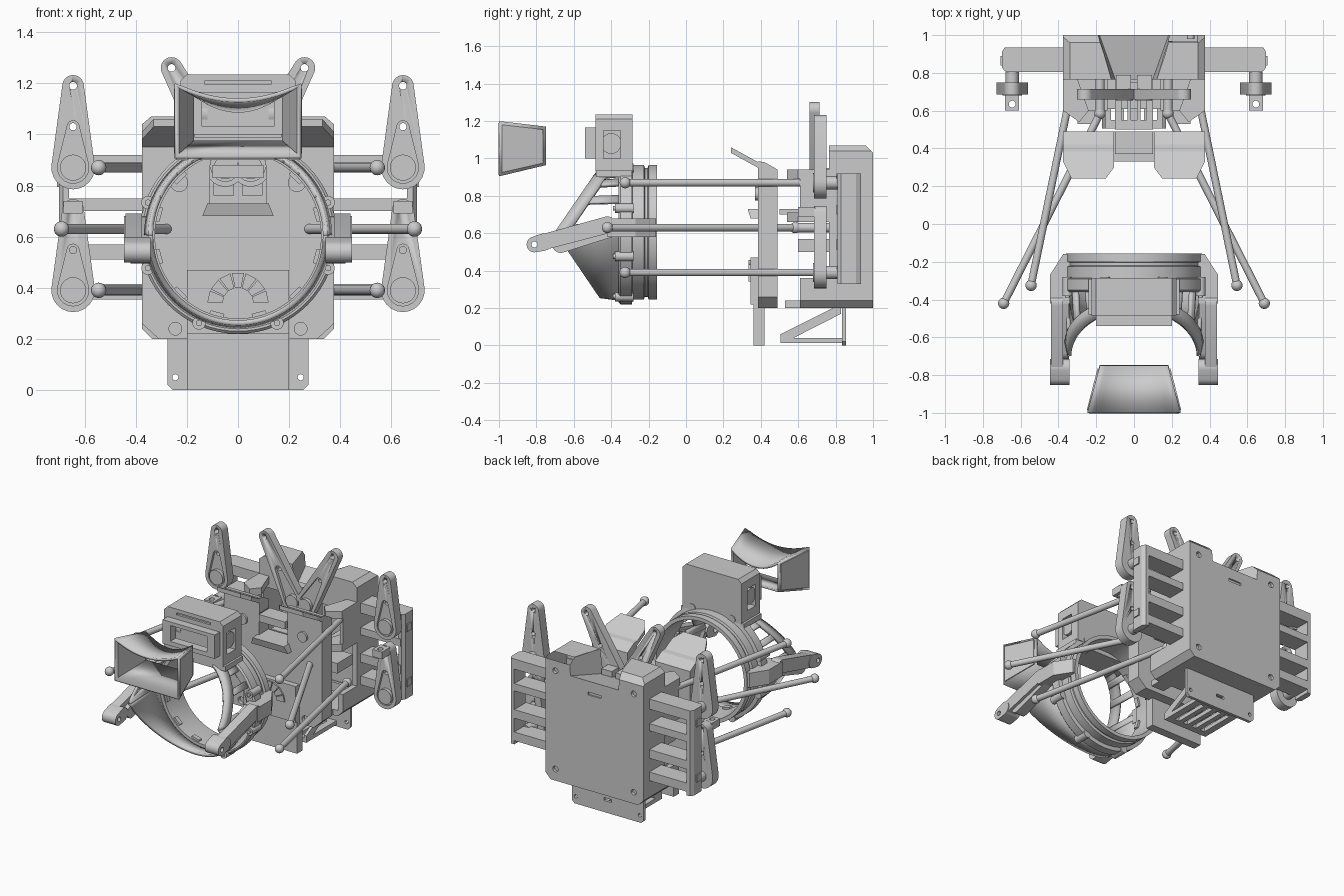
import bpy, bmesh
from math import sin, cos, pi, acos, atan2, hypot, radians
from mathutils import Vector

if "Cube" in bpy.data.objects:
    bpy.data.objects.remove(bpy.data.objects["Cube"])

def make(name, verts, faces, smooth=False):
    bm = bmesh.new()
    vs = [bm.verts.new(v) for v in verts]
    for f in faces:
        bm.faces.new([vs[i] for i in f])
    bmesh.ops.recalc_face_normals(bm, faces=bm.faces)
    me = bpy.data.meshes.new(name)
    bm.to_mesh(me)
    bm.free()
    ob = bpy.data.objects.new(name, me)
    bpy.context.collection.objects.link(ob)
    if smooth:
        bpy.ops.object.select_all(action='DESELECT')
        ob.select_set(True)
        bpy.context.view_layer.objects.active = ob
        bpy.ops.object.shade_smooth_by_angle(angle=radians(35))
    return ob

def between(name, a, b, smooth=False):
    # solid between two matching outlines
    n = len(a)
    sides = [(i, (i + 1) % n, n + (i + 1) % n, n + i) for i in range(n)]
    return make(name, a + b, [tuple(range(n)), tuple(range(n, 2 * n))] + sides, smooth)

def prism(name, pts, a, b, axis='y', smooth=False):
    at = {'x': lambda p, t: (t, p[0], p[1]), 'y': lambda p, t: (p[0], t, p[1]), 'z': lambda p, t: (p[0], p[1], t)}[axis]
    return between(name, [at(p, a) for p in pts], [at(p, b) for p in pts], smooth)

def box(name, x0, x1, y0, y1, z0, z1):
    return prism(name, [(x0, z0), (x1, z0), (x1, z1), (x0, z1)], y0, y1)

def disc(name, c, r, a, b, axis='y', n=24):
    pts = [(c[0] + r * cos(2 * pi * i / n), c[1] + r * sin(2 * pi * i / n)) for i in range(n)]
    return prism(name, pts, a, b, axis, True)

def taper(c0, r0, c1, r1, n=12):
    # outline around two circles joined by tangents
    dx, dy = c1[0] - c0[0], c1[1] - c0[1]
    phi, al = atan2(dy, dx), acos((r0 - r1) / hypot(dx, dy))
    big = [(c0, r0, phi + al + (2 * pi - 2 * al) * i / n) for i in range(n + 1)]
    small = [(c1, r1, phi - al + 2 * al * i / n) for i in range(n + 1)]
    return [(c[0] + r * cos(t), c[1] + r * sin(t)) for c, r, t in big + small]

def bake(ob):
    dg = bpy.context.evaluated_depsgraph_get()
    me = bpy.data.meshes.new_from_object(ob.evaluated_get(dg))
    ob.modifiers.clear()
    ob.data = me

def cut(ob, *cutters):
    for c in cutters:
        m = ob.modifiers.new('cut', 'BOOLEAN')
        m.operation, m.object, m.solver = 'DIFFERENCE', c, 'EXACT'
    bake(ob)
    for c in cutters:
        bpy.data.objects.remove(c)

def loft(name, rows, closed, thick):
    n = len(rows[0])
    faces = [(r * n + i, r * n + (i + 1) % n, (r + 1) * n + (i + 1) % n, (r + 1) * n + i)
             for r in range(len(rows) - 1) for i in range(n if closed else n - 1)]
    ob = make(name, [p for r in rows for p in r], faces, True)
    m = ob.modifiers.new('shell', 'SOLIDIFY')
    m.thickness, m.offset = thick, 0
    bake(ob)

def lathe(name, prof, zc, n=64):
    k = len(prof)
    verts = [(r * cos(2 * pi * i / n), y, zc + r * sin(2 * pi * i / n)) for i in range(n) for r, y in prof]
    make(name, verts, [(i * k + j, i * k + (j + 1) % k, (i + 1) % n * k + (j + 1) % k, (i + 1) % n * k + j)
                       for i in range(n) for j in range(k)], True)

def rod(name, a, b, r):
    a, b = Vector(a), Vector(b)
    ob = disc(name, (0, 0), r, 0, (b - a).length, 'z', 14)
    ob.rotation_mode = 'QUATERNION'
    ob.rotation_quaternion, ob.location = (b - a).to_track_quat('Z', 'Y'), a
    for c in (a, b):
        bpy.ops.mesh.primitive_uv_sphere_add(segments=16, ring_count=10, radius=.03, location=c)
        bpy.context.object.name = name + '_ball'
        bpy.ops.object.shade_smooth()

def horn(name, c0, r0, c1, r1, y0, y1):
    # tapered lever with holes, hub and shallow inset
    mid = (c0[0] * .5 + c1[0] * .5, c0[1] * .5 + c1[1] * .5)
    cut(prism(name, taper(c0, r0, c1, r1), y0, y1, 'y', True), prism('c', taper(c0, r0 * .72, mid, r1 * .55), y0 - .1, y0 + .018),
        disc('c', c1, .015, y0 - .1, y1 + .1), disc('c', mid, .014, y0 - .1, y1 + .1))
    disc(name + '_hub', c0, r0 * .6, y0 - .005, y0 + .03)

# sun hood with sagging top and raised side frames
def hood_row(y, w, zb, zt, sag):
    return [(-w, y, zb), (w, y, zb)] + [(w * (1 - i / 8), y, zt - sag * (1 - (1 - i / 8) ** 2)) for i in range(17)]
loft('hood', [hood_row(-1, .243, .91, 1.193, .06), hood_row(-.75, .177, .97, 1.163, .07)], True, .016)
for s in (-1, 1):
    a = [(s * .25, -.985, .925), (s * .193, -.765, .975), (s * .193, -.765, 1.155), (s * .25, -.985, 1.18)]
    between('hood_side', a, [(x - s * .02, y, z) for x, y, z in a])
# servo box on top of the ring
top = prism('upper_box', [(-.225, .93), (.225, .93), (.225, 1.21), (.2, 1.235), (-.2, 1.235), (-.225, 1.21)], -.485, -.285)
cut(top, box('c', -.4, .4, -.44, -.35, 1.0, 1.15), box('c', -.13, .13, -.6, -.47, 1.195, 1.21),
    box('c', -.17, .17, -.6, -.45, .99, 1.16))
box('upper_servo', -.12, .12, -.44, -.35, .99, 1.16)
for s in (-1, 1):
    disc('upper_servo_shaft', (-.4, 1.08), .055, s * .12, s * .215, 'x')
cut(box('upper_frame', -.2, .2, -.54, -.48, 1.0, 1.165), box('c', -.14, .14, -.6, -.46, 1.03, 1.14))
box('upper_box_foot', -.24, .24, -.48, -.29, .9, .935)
# main ring with bolt lugs and inner teeth
ZC = .605
lathe('ring', [(.325, -.36), (.375, -.36), (.385, -.35), (.385, -.29), (.36, -.285), (.36, -.225), (.345, -.22),
               (.345, -.205), (.36, -.2), (.36, -.155), (.335, -.155), (.325, -.25)], ZC)
for a in (20, 66, 114, 160, 200, 246, 294, 340):
    c = (.375 * cos(radians(a)), ZC + .375 * sin(radians(a)))
    disc('ring_lug', c, .026, -.38, -.28)
    disc('ring_bolt', c, .012, -.39, -.375)
for i in range(12):
    t = 2 * pi * (i + .5) / 12
    prism('ring_tooth', [(r * cos(t + q), ZC + r * sin(t + q))
          for r, q in ((.312, -.09), (.33, -.09), (.33, .09), (.312, .09))], -.35, -.32)
# jaw shell: lower half solid, upper half a strutted edge
def front_y(t):
    return -.70 + .24 * abs(sin(t))
def strip(name, t0, t1, y0, n=16):
    ts = [radians(t0 + (t1 - t0) * i / n) for i in range(n + 1)]
    loft(name, [[(r * cos(t), y(t), ZC + r * sin(t)) for t in ts] for r, y in ((.358, y0), (.342, front_y))], False, .02)
strip('jaw_shell', 180, 360, lambda t: -.34, 40)
for s in (-1, 1):
    m = lambda a: a if s > 0 else 180 - a
    strip('upper_rim', m(0), m(62), lambda t: front_y(t) + .075)
    for a in (0, 26, 45, 58):
        strip('upper_strut', m(a), m(a + 7), lambda t: -.34, 3)

for s in (-1, 1):
    L = 'right' if s > 0 else 'left'
    # jaw arms
    for c, r, x0, x1 in (((-.42, .645), .045, .375, .44), ((-.76, .553), .046, .342, .445)):
        cut(prism(L + '_jaw_arm', taper(c, r, (-.81, .54), .042), s * x0, s * x1, 'x', True), disc('c', (-.81, .54), .016, -.6, .6, 'x'))
    prism(L + '_jaw_link', taper((-.4, .63), .05, (-.67, .54), .045), s * .345, s * .42, 'x', True)
    prism(L + '_arm_mount', [(s * .34, -.16), (s * .375, -.16), (s * .445, -.27), (s * .445, -.42), (s * .34, -.42)], .58, .68, 'z')
    # push rods with ball ends
    for z in (.39, .87):
        rod(L + '_rod', (s * .545, -.325, z), (s * .33, .72, z), .02)
    rod(L + '_middle_rod', (s * .69, -.42, .63), (s * .18, .585, .63), .02)
    disc(L + '_middle_stub', (s * .18, .63), .025, .585, .97)
    # side levers and servo rack
    for z, tip in ((.87, 1.19), (.39, .705)):
        horn(L + '_lever', (s * .645, z), .085, (s * .645, tip), .042, .685, .75)
        disc(L + '_lever_shaft', (s * .645, z), .035, .74, .83)
    cut(box(L + '_lever_pin', s * .645 - .037, s * .645 + .037, .6, .69, .69, .74), disc('c', (s * .645, .635), .018, .5, .9, 'z'))
    prism(L + '_rack_wall', [(s * .66, .81), (s * .685, .81), (s * .70, .83), (s * .70, .91), (s * .685, .935), (s * .66, .935)], .33, .92, 'z')
    for z, h in ((.885, .035), (.725, .025), (.54, .03), (.385, .03)):
        box(L + '_rack_shelf', s * .36, s * .68, .805, .935, z - h, z + h)
    for z in (.82, .44):
        box(L + '_rack_clip', s * .69, s * .708, .84, .89, z - .025, z + .025)
    # upper ears
    horn(L + '_ear', (s * .05, .87), .075, (s * .26, 1.26), .042, .66, .715)
    # tilted flaps on the middle plate
    flap = [(.375, .43), (.375, .33), (.33, .24), (.15, .24), (.105, .3), (.105, .43)]
    between(L + '_flap', *[[(s * x, y, 1.06 - (y - .24) * .55 - t) for x, y in flap] for t in (0, .03)])
    prism(L + '_flap_back', [(.385, .88), (.49, .88), (.49, .94), (.42, .98), (.385, .985)], s * .105, s * .375, 'x')
    disc(L + '_plate_disc', (s * .23, .81), .035, .37, .4)
    # inner cheeks, servos and bracket braces
    for z in (.66, .89):
        prism(L + '_base_cheek', [(s * .375, .6), (s * .29, .54), (s * .24, .6), (s * .3, .77), (s * .375, .77)], z, z + .05, 'z')
    box(L + '_cheek_wall', s * .355, s * .375, .61, .77, .66, .94)
    box(L + '_inner_servo', s * .14, s * .34, .6, .77, .5, .57)
    box(L + '_base_foot_block', s * .2, s * .3, .53, .62, .2, .24)
    prism(L + '_bracket_brace', [(.505, .025), (.545, .025), (.83, .17), (.83, .2), (.785, .2), (.505, .06)], s * .15, s * .17, 'x')
    box(L + '_ear_servo', s * .015, s * .095, .71, .79, .76, .95)

# middle plate with a slot for the ear servos
half = [(.11, .7), (.11, .9), (.375, .9), (.375, .26), (.31, .2)]
plate = prism('middle_plate', half + [(-x, z) for x, z in reversed(half)], .385, .49)
cut(plate, *[disc('c', (s * .245, .24), .025, .3, .41) for s in (-1, 1)])
sill = [(-.14, .68), (.14, .68), (.12, .73), (-.12, .73)]
between('slot_sill', [(x, .345 + (z - .68) * -.3, z) for x, z in sill], [(x, .49, z) for x, z in sill])
box('plate_bridge', -.1, .1, .37, .49, .83, .88)
# front tongue with fan ornament
box('tongue', -.2, .2, .36, .42, 0, .24)
box('tongue_panel', -.2, .2, .345, .385, .22, .47)
for i in range(7):
    t0, t1 = pi * (i + .06) / 7, pi * (i + .94) / 7
    prism('fan_blade', [(r * cos(t), .34 + r * sin(t)) for r, t in ((.06, t0), (.12, t0), (.12, t1), (.06, t1))], .335, .35)
# rear mount plate and slotted bracket
cut(prism('mount_plate', [(-.255, 0), (.255, 0), (.275, .02), (.275, .3), (-.275, .3), (-.275, .02)], .835, .855),
    *[disc('c', (s * .245, .05), .012, .7, .95) for s in (-1, 1)], box('c', -.03, .03, .7, .95, .08, .1))
cut(box('slotted_bracket', -.17, .17, .505, .84, .012, .04),
    *[box('c', x - .018, x + .018, .55, .8, -.1, .2) for x in (-.105, -.035, .035, .105)])
# slotted tray under the ear servos
cut(box('servo_tray', -.1, .1, .5, .8, .7, .73), *[box('c', x - .015, x + .015, .55, .75, .5, .9) for x in (-.05, 0, .05)])
# hollow base box with top notch and bevelled rear edge
outline = [(-.375, .24), (-.335, .2), (.335, .2), (.375, .24), (.375, 1.04), (.34, 1.07), (-.34, 1.07), (-.375, 1.04)]
notch = between('c', [(-.19, 1.02, .96), (.19, 1.02, .96), (.21, 1.02, 1.2), (-.21, 1.02, 1.2)],
                [(-.09, .74, .9), (.09, .74, .9), (.13, .74, 1.2), (-.13, .74, 1.2)])
cut(prism('base_box', outline, .765, 1.0), notch, box('c', -.05, .05, .99, 1.1, .86, .88),
    box('c', -.34, .34, .7, .965, .24, .86), prism('c', [(.94, 1.09), (1.02, 1.01), (1.02, 1.09)], -.5, .5, 'x'),
    *[disc('c', (sx * .3, z), .02, .98, 1.1) for sx in (-1, 1) for z in (.28, .96)])
cut(prism('base_lower', outline[:4] + [(.375, .36), (-.375, .36)], .61, .77), box('c', -.34, .34, .5, .9, .24, .5))
